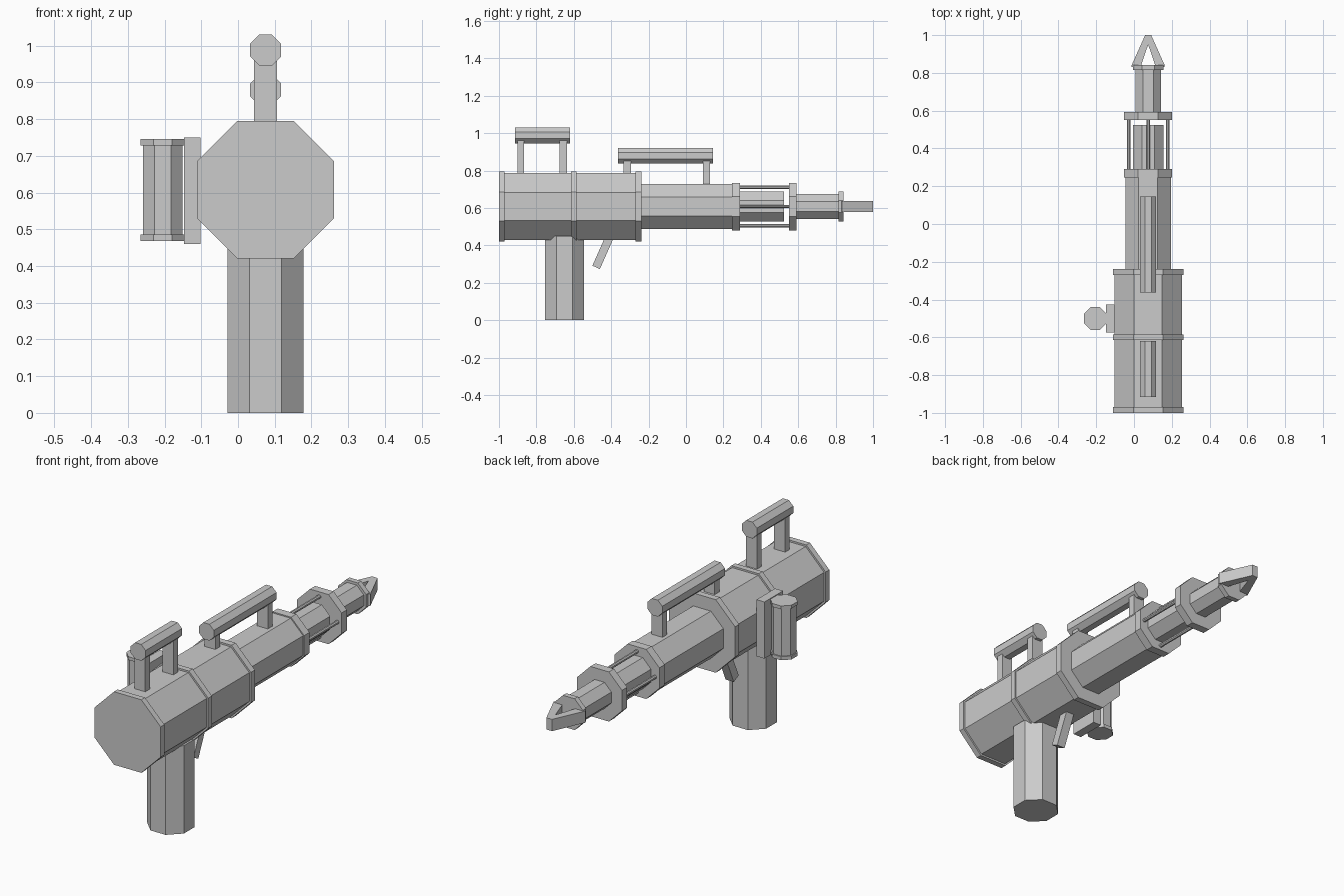
import bpy, bmesh
from math import cos, pi, radians
from mathutils import Matrix

if "Cube" in bpy.data.objects:
    bpy.data.objects.remove(bpy.data.objects["Cube"])

CX, CZ = 0.075, 0.608   # long axis of the launcher


def finish(name, bm):
    bmesh.ops.recalc_face_normals(bm, faces=bm.faces)
    me = bpy.data.meshes.new(name)
    bm.to_mesh(me)
    bm.free()
    ob = bpy.data.objects.new(name, me)
    bpy.context.collection.objects.link(ob)
    return ob


def octagon(name, apothem, start, end, axis='Y', a=CX, b=CZ):
    """Eight-sided prism with flats facing the axes; a, b = x,z (Y) or x,y (Z)."""
    bm = bmesh.new()
    r = apothem / cos(pi / 8)
    bmesh.ops.create_cone(bm, cap_ends=True, segments=8, radius1=r, radius2=r, depth=end - start)
    mid = (start + end) / 2
    spin = Matrix.Rotation(pi / 8, 4, 'Z')
    if axis == 'Y':
        m = Matrix.Translation((a, mid, b)) @ Matrix.Rotation(pi / 2, 4, 'X') @ spin
    else:
        m = Matrix.Translation((a, b, mid)) @ spin
    bm.transform(m)
    return finish(name, bm)


def box(name, x, y, z, tilt=0):
    bm = bmesh.new()
    bmesh.ops.create_cube(bm, size=1)
    c = [(p[0] + p[1]) / 2 for p in (x, y, z)]
    s = [p[1] - p[0] for p in (x, y, z)]
    bm.transform(Matrix.Translation(c) @ Matrix.Rotation(tilt, 4, 'X') @ Matrix.Diagonal((*s, 1)))
    return finish(name, bm)


# Main body with its three bands
octagon("body", 0.178, -0.99, -0.245)
for i, (y0, y1) in enumerate([(-1.0, -0.97), (-0.615, -0.585), (-0.27, -0.237)]):
    octagon(f"body_band_{i + 1}", 0.187, y0, y1)

# Barrel, collars and inner barrel
octagon("barrel", 0.121, -0.25, 0.26)
octagon("rear_collar", 0.127, 0.247, 0.29)
octagon("front_collar", 0.127, 0.55, 0.592)
octagon("inner_barrel", 0.08, 0.28, 0.525)

# Four rods between the collars
for i, (dx, dz) in enumerate([(1, 0), (0, 1), (-1, 0), (0, -1)]):
    octagon(f"collar_rod_{i + 1}", 0.009, 0.28, 0.56, 'Y', CX + 0.103 * dx, CZ + 0.103 * dz)

# Muzzle
octagon("muzzle", 0.067, 0.58, 0.825)
octagon("muzzle_ring", 0.08, 0.815, 0.842)

# Pointed muzzle prongs, one half mirrored
half = [(0.09, 0.835), (0.045, 0.817), (0, 0.95), (0, 1.0), (0.016, 1.0)]
for side, sx in (("left", -1), ("right", 1)):
    bm = bmesh.new()
    f = bm.faces.new([bm.verts.new((CX + sx * x, y, CZ - 0.03)) for x, y in half])
    ext = bmesh.ops.extrude_face_region(bm, geom=[f])
    bmesh.ops.translate(bm, vec=(0, 0, 0.06),
                        verts=[v for v in ext["geom"] if isinstance(v, bmesh.types.BMVert)])
    finish(f"{side}_prong", bm)

# Grip and trigger
octagon("grip", 0.104, 0.0, 0.45, 'Z', CX, -0.65)
box("trigger", (CX - 0.023, CX + 0.023), (-0.466, -0.422), (0.275, 0.455), radians(-24))

# Top handles: bar and two posts each
handles = [("rear_handle", 0.988, -0.915, -0.62, [(-0.902, -0.865, 0.77), (-0.675, -0.637, 0.77)]),
           ("front_handle", 0.88, -0.363, 0.145, [(-0.335, -0.295, 0.77), (0.09, 0.128, 0.715)])]
for name, z, y0, y1, posts in handles:
    octagon(name, 0.042, y0, y1, 'Y', CX, z)
    for i, (p0, p1, base) in enumerate(posts):
        box(f"{name}_post_{i + 1}", (CX - 0.031, CX + 0.031), (p0, p1), (base, z - 0.02))

# Side canister on its mounting plate
box("canister_plate", (-0.147, -0.102), (-0.575, -0.425), (0.46, 0.75))
octagon("canister", 0.054, 0.475, 0.74, 'Z', -0.205, -0.5)
for name, z0, z1 in (("canister_bottom_cap", 0.468, 0.486), ("canister_top_cap", 0.729, 0.746)):
    octagon(name, 0.06, z0, z1, 'Z', -0.205, -0.5)
